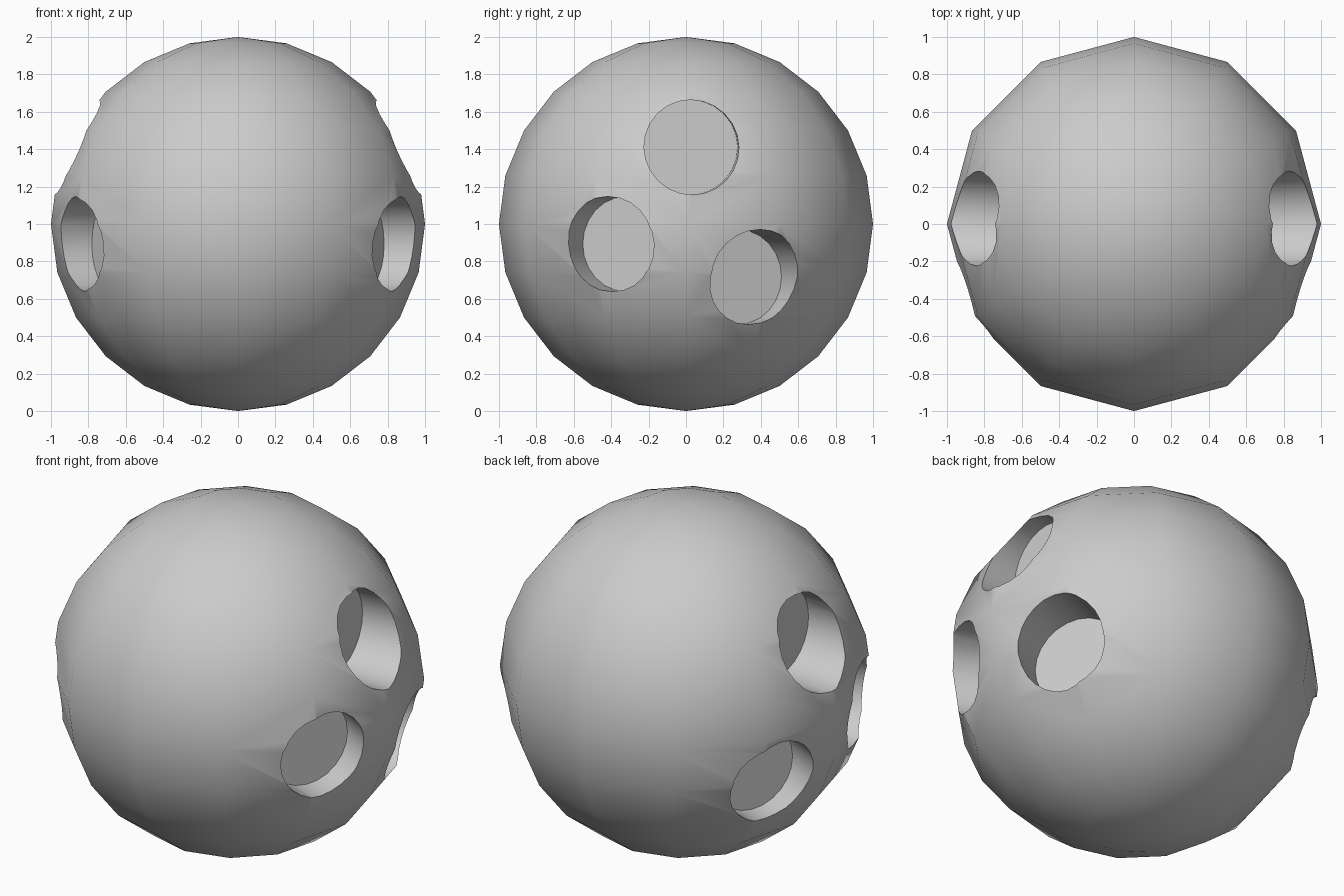
import bpy
from math import radians, sin, cos, pi

if "Cube" in bpy.data.objects:
    bpy.data.objects.remove(bpy.data.objects["Cube"])

# Low-poly ball body
bpy.ops.mesh.primitive_uv_sphere_add(segments=12, ring_count=12, radius=1, location=(0, 0, 1))
ball = bpy.context.object
ball.name = "ball"

HOLE_R = 0.254
REACH = 1.3   # outer end of each cutter

# Holes: heading in the horizontal plane (degrees), height, floor distance from axis
HOLES = [(2, 1.41, 0.63), (-25.7, 0.893, 0.745), (24, 0.717, 0.685)]


def hole_cutter(angle, z, floor):
    mid = (floor + REACH) / 2
    bpy.ops.mesh.primitive_cylinder_add(
        vertices=24, radius=HOLE_R, depth=REACH - floor,
        location=(mid * cos(angle), mid * sin(angle), z),
        rotation=(0, pi / 2, angle))
    cutter = bpy.context.object
    cutter.name = "hole_cutter"
    cutter.hide_render = True
    return cutter


# Cut three flat-bottomed holes, mirrored on both sides
for deg, z, floor in HOLES:
    for angle in (radians(deg), pi - radians(deg)):
        cutter = hole_cutter(angle, z, floor)
        bpy.context.view_layer.objects.active = ball
        mod = ball.modifiers.new("hole", 'BOOLEAN')
        mod.operation = 'DIFFERENCE'
        mod.solver = 'EXACT'
        mod.object = cutter
        bpy.ops.object.modifier_apply(modifier=mod.name)
        bpy.data.objects.remove(cutter)

# Smooth surface with sharp hole rims
bpy.ops.object.select_all(action='DESELECT')
ball.select_set(True)
bpy.context.view_layer.objects.active = ball
bpy.ops.object.shade_smooth_by_angle(angle=radians(40))
